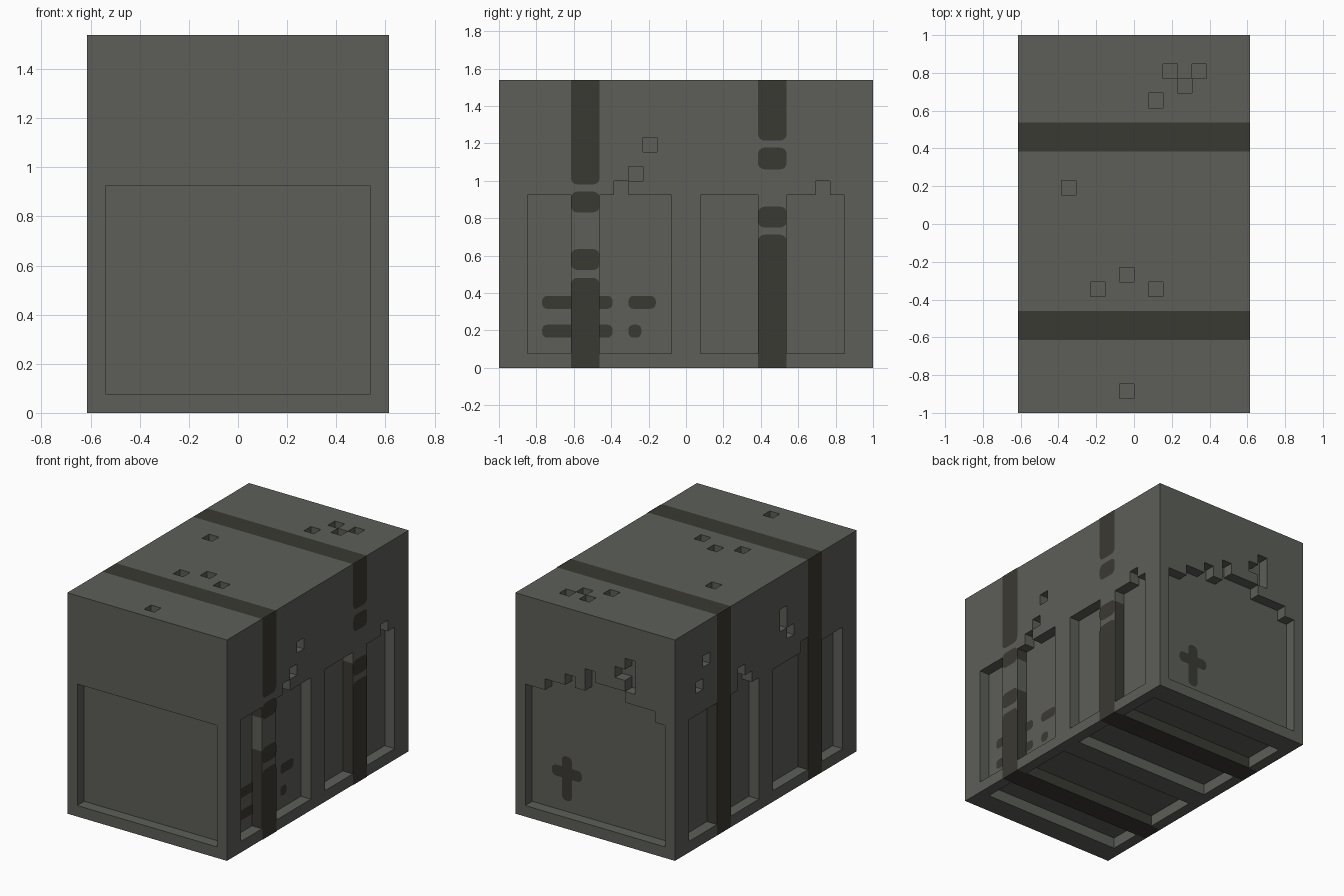
import bpy, bmesh
from math import cos, sin, pi
from mathutils import Vector

if "Cube" in bpy.data.objects:
    bpy.data.objects.remove(bpy.data.objects["Cube"], do_unlink=True)

U = 1 / 13                      # one block unit
NX, NY, NZ = 16, 26, 20         # crate size in units
LIFT = 0.003                    # height of painted plates


def material(name, rgb):
    m = bpy.data.materials.new(name)
    m.use_nodes = True
    m.diffuse_color = (*rgb, 1)
    bsdf = m.node_tree.nodes["Principled BSDF"]
    bsdf.inputs["Base Color"].default_value = (*rgb, 1)
    bsdf.inputs["Roughness"].default_value = 0.9
    return m


GREY = material("stone grey", (0.109, 0.114, 0.098))
DARK = material("dark band", (0.042, 0.041, 0.033))


def place(x, y, z):
    return Vector(((x - NX / 2) * U, (y - NY / 2) * U, z * U))


def finish(name, bm, mats):
    mesh = bpy.data.meshes.new(name)
    bm.to_mesh(mesh)
    bm.free()
    for m in mats:
        mesh.materials.append(m)
    obj = bpy.data.objects.new(name, mesh)
    bpy.context.collection.objects.link(obj)
    return obj


# Solid block, carved by box shaped ranges of units
cells = {(x, y, z) for x in range(NX) for y in range(NY) for z in range(NZ)}


def carve(xs, ys, zs):
    for x in range(*xs):
        for y in range(*ys):
            for z in range(*zs):
                cells.discard((x, y, z))


LEFT, RIGHT, BACK, FRONT = (15, 16), (0, 1), (25, 26), (0, 1)
PANEL = (1, 12)

# Front and back panels
carve((1, 15), FRONT, PANEL)
carve((1, 15), BACK, PANEL)

# Side and underside panels, divided by the bands
for ys in ((2, 5), (7, 12), (14, 18), (20, 24)):
    carve(LEFT, ys, PANEL)
    carve(RIGHT, ys, PANEL)
    carve((1, 15), ys, (0, 1))

# Crumbled edge above the back panel: columns from, to, bottom, top
for a, b, lo, hi in ((11, 13, 12, 13), (10, 11, 12, 14), (9, 10, 12, 13),
                     (8, 9, 12, 15), (5, 8, 12, 14), (2, 5, 12, 13),
                     (4, 5, 14, 17), (5, 6, 15, 16)):
    carve((a, b), BACK, (lo, hi))

# Chips in the two sides: row, bottom, top
for side, chips in ((LEFT, ((8, 12, 13), (9, 13, 14), (10, 15, 16), (22, 12, 13))),
                    (RIGHT, ((21, 16, 17), (22, 14, 15), (16, 12, 14), (15, 12, 13),
                             (10, 15, 17), (9, 14, 15), (7, 12, 13)))):
    for y, lo, hi in chips:
        carve(side, (y, y + 1), (lo, hi))

# Pits in the lid
for x, y in ((10, 23), (12, 23), (11, 22), (9, 21), (3, 15),
             (7, 9), (5, 8), (9, 8), (7, 1)):
    carve((x, x + 1), (y, y + 1), (19, 20))

# Band rows, and the heights where paint has worn off on the left side
BANDS = {5: range(8, 11), 6: range(8, 11), 18: range(11, 14), 19: range(11, 14)}


def is_dark(cell, axis, step):
    x, y, z = cell
    if y not in BANDS:
        return False
    if x == NX - 1:
        if axis == 0 and step > 0:
            return False        # painted with worn plates below
        if axis == 1 and z in BANDS[y]:
            return False
    return True


# Skin of the carved block
bm = bmesh.new()
corners = {}


def corner(p):
    if p not in corners:
        corners[p] = bm.verts.new(place(*p))
    return corners[p]


for cell in sorted(cells):
    for axis in range(3):
        for step in (-1, 1):
            near = list(cell)
            near[axis] += step
            if tuple(near) in cells:
                continue
            b, c = (axis + 1) % 3, (axis + 2) % 3
            loop = []
            for db, dc in ((0, 0), (1, 0), (1, 1), (0, 1)):
                p = list(cell)
                p[axis] += step > 0
                p[b] += db
                p[c] += dc
                loop.append(corner(tuple(p)))
            face = bm.faces.new(loop if step > 0 else loop[::-1])
            face.material_index = int(is_dark(cell, axis, step))
bmesh.ops.dissolve_limit(bm, angle_limit=0.01, verts=bm.verts[:],
                         edges=bm.edges[:], delimit={'MATERIAL'})
finish("crate_body", bm, (GREY, DARK))


# Rounded painted patches
def patch(bm, to_point, lo, hi, r, square_low=False, square_high=False):
    verts = []
    for sx, sy, start in ((1, 1, 0), (-1, 1, 1), (-1, -1, 2), (1, -1, 3)):
        square = square_high if sy > 0 else square_low
        cx = (hi[0] if sx > 0 else lo[0]) - sx * r
        cy = (hi[1] if sy > 0 else lo[1]) - sy * r
        if square:
            verts.append(bm.verts.new(to_point(cx + sx * r, cy + sy * r)))
            continue
        for n in range(5):
            a = (start + n / 4) * pi / 2
            verts.append(bm.verts.new(to_point(cx + r * cos(a), cy + r * sin(a))))
    bm.faces.new(verts)


# Worn bands on the left side
bm = bmesh.new()
outer = lambda y, z: place(NX, y, z) + Vector((LIFT, 0, 0))
for y, spans in ((5, ((0, 6.25), (6.8, 8.25), (10.8, 12.25), (12.75, NZ))),
                 (18, ((0, 9.25), (9.75, 11.2), (13.8, 15.3), (15.8, NZ)))):
    for lo, hi in spans:
        patch(bm, outer, (y, lo), (y + 2, hi), 0.45, lo == 0, hi == NZ)
finish("worn_bands", bm, (DARK,))

# Dashes on the floor of the left front panel
bm = bmesh.new()
inner = lambda y, z: place(NX - 1, y, z) + Vector((LIFT, 0, 0))
for a, b, z in ((3, 7.9, 4.1), (9, 10.9, 4.1), (3, 7.9, 2.1), (9, 9.9, 2.1)):
    patch(bm, inner, (a, z), (b, z + 0.9), 0.35)
finish("panel_dashes", bm, (DARK,))

# Cross mark on the back panel
bm = bmesh.new()
rear = lambda u, z: place(NX - u, NY - 1, z) + Vector((0, LIFT, 0))
patch(bm, rear, (4, 2), (5, 6), 0.4)
patch(bm, rear, (3, 4), (6, 5), 0.4)
finish("cross_mark", bm, (DARK,))
